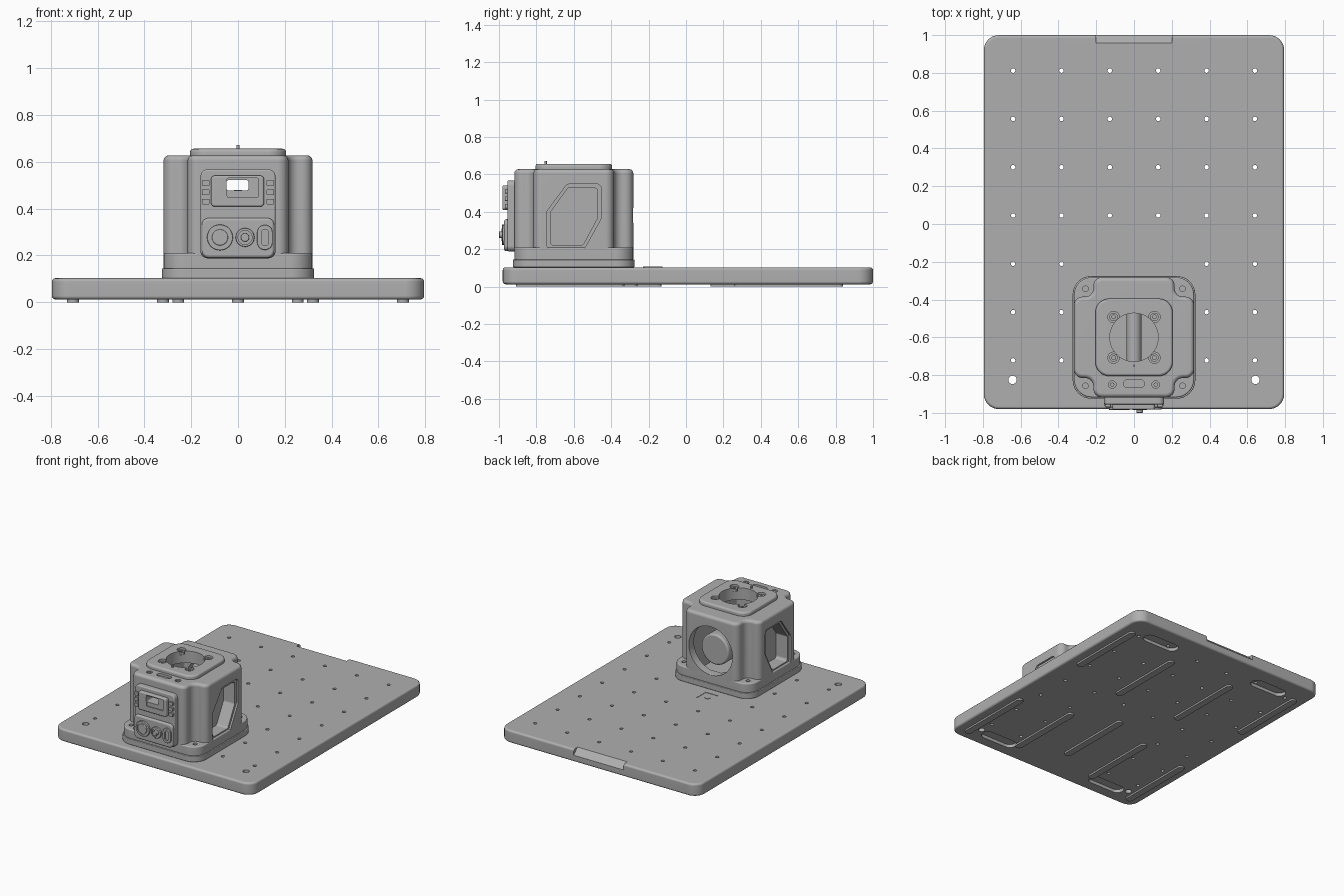
import bpy, bmesh, math
from mathutils import Vector, Matrix

if "Cube" in bpy.data.objects:
    bpy.data.objects.remove(bpy.data.objects["Cube"])

grey = bpy.data.materials.new("satin_grey")
grey.use_nodes = True
GREY = (0.43, 0.43, 0.43, 1)
grey.diffuse_color = GREY
grey.node_tree.nodes["Principled BSDF"].inputs["Base Color"].default_value = GREY

YC = -0.6        # module centre in y
TOP = 0.103      # top of the base plate


def fillet(points, r, n=8):
    """Closed outline with every corner rounded to radius r."""
    pts, out = [Vector(p) for p in points], []
    for i, p in enumerate(pts):
        a = (pts[i - 1] - p).normalized()
        b = (pts[(i + 1) % len(pts)] - p).normalized()
        half = math.acos(max(-1, min(1, a.dot(b)))) / 2
        c = p + (a + b).normalized() * (r / math.sin(half))
        v0 = p + a * (r / math.tan(half)) - c
        v1 = p + b * (r / math.tan(half)) - c
        turn = math.atan2(v0.x * v1.y - v0.y * v1.x, v0.dot(v1))
        for k in range(n + 1):
            s, t = math.sin(turn * k / n), math.cos(turn * k / n)
            out.append(c + Vector((v0.x * t - v0.y * s, v0.x * s + v0.y * t)))
    return out


def rect(cx, cy, hx, hy, r):
    return fillet([(cx - hx, cy - hy), (cx + hx, cy - hy),
                   (cx + hx, cy + hy), (cx - hx, cy + hy)], r)


def circle(cx, cy, r, n=32):
    return [Vector((cx + r * math.cos(2 * math.pi * k / n),
                    cy + r * math.sin(2 * math.pi * k / n))) for k in range(n)]


def prism(name, outlines, lo, hi, axis="z", bevel=0, segments=3):
    """Extrude outlines between lo and hi along an axis."""
    place = {"z": lambda u, v, w: (u, v, w),
             "y": lambda u, v, w: (u, w, v),
             "x": lambda u, v, w: (w, u, v)}[axis]
    bm = bmesh.new()
    for line in outlines:
        low = [bm.verts.new(place(p[0], p[1], lo)) for p in line]
        high = [bm.verts.new(place(p[0], p[1], hi)) for p in line]
        bm.faces.new(low)
        bm.faces.new(high)
        for i in range(len(low)):
            bm.faces.new((low[i - 1], low[i], high[i], high[i - 1]))
    bmesh.ops.recalc_face_normals(bm, faces=bm.faces)
    mesh = bpy.data.meshes.new(name)
    bm.to_mesh(mesh)
    bm.free()
    mesh.materials.append(grey)
    ob = bpy.data.objects.new(name, mesh)
    bpy.context.collection.objects.link(ob)
    if bevel:
        mod = ob.modifiers.new("edge", "BEVEL")
        mod.width, mod.segments = bevel, segments
        mod.limit_method, mod.angle_limit = "ANGLE", math.radians(50)
    return ob


def carve(ob, cutters):
    """Subtract the cutters, bake the result and drop the cutters."""
    for cutter in cutters:
        cutter.hide_render = True
        mod = ob.modifiers.new("cut", "BOOLEAN")
        mod.operation, mod.solver, mod.object = "DIFFERENCE", "EXACT", cutter
    deps = bpy.context.evaluated_depsgraph_get()
    baked = bpy.data.meshes.new_from_object(ob.evaluated_get(deps))
    ob.modifiers.clear()
    ob.data = baked
    for cutter in cutters:
        bpy.data.objects.remove(cutter)


# Base plate with a hole grid, finger notch and pockets underneath
plate = prism("base_plate", [rect(0, 0.01, 0.795, 0.99, 0.08)], 0.012, TOP, bevel=0.015)
grid = [circle(sx * x, 0.812 - 0.2557 * row, 0.012, 14)
        for row in range(7) for x in (0.128, 0.384, 0.64) for sx in (-1, 1)
        if row < 4 or x > 0.2]
big = [circle(sx * 0.643, -0.825, 0.022, 20) for sx in (-1, 1)]
pockets = [rect(sx * 0.47, y, 0.14, 0.045, 0.044) for sx in (-1, 1) for y in (-0.85, 0.84)]
carve(plate, [
    prism("hole_cutter", grid + big, -0.1, 0.2),
    prism("pocket_cutter", pockets, -0.1, 0.035),
    prism("notch_cutter", [[(0.955, TOP + 0.002), (1.1, TOP + 0.002), (1.1, -0.04)]],
          -0.2, 0.2, "x")])

# Rubber strips under the plate: x and middle y
strips = [(0.705, 0.55), (-0.705, 0.55), (0.255, 0.42), (-0.255, 0.42), (0.705, -0.62),
          (-0.705, -0.62), (0.32, -0.55), (-0.32, -0.55), (0, -0.42)]
prism("foot_strips", [rect(x, y, 0.025, 0.29, 0.024) for x, y in strips], 0, 0.014)

# Axis mark on the plate
prism("axis_mark", [rect(0, -0.175, 0.005, 0.05, 0.002), rect(-0.055, -0.225, 0.045, 0.005, 0.002),
                    circle(-0.06, -0.165, 0.022, 16)], TOP, TOP + 0.003)

# Module flange with corner screw holes
prism("flange_foot", [rect(0, YC, 0.325, 0.325, 0.1)], TOP, 0.145, bevel=0.004)
flange = prism("flange", [rect(0, YC, 0.318, 0.318, 0.095)], 0.14, 0.21, bevel=0.008)
corners = [(sx, sy) for sx in (-1, 1) for sy in (-1, 1)]
carve(flange, [prism("flange_hole_cutter",
                     [circle(sx * 0.257, YC + sy * 0.257, 0.015, 16) for sx, sy in corners],
                     0.15, 0.3),
               prism("flange_cavity_cutter", [rect(0, YC, 0.19, 0.26, 0.02)], 0.1, 0.3)])

# Housing: cross-shaped block, hollow, with bores and side recesses
A, B = 0.215, 0.318
quarter = [(B, -A), (B, A), (A, A)]
cross = []
for k in range(4):
    turn = Matrix.Rotation(k * math.pi / 2, 2)
    cross += [turn @ Vector(p) + Vector((0, YC)) for p in quarter]
housing = prism("housing", [fillet(cross, 0.045)], 0.15, 0.628, bevel=0.022)
window = [(-0.745, 0.2), (-0.545, 0.2), (-0.453, 0.365), (-0.453, 0.548),
          (-0.635, 0.548), (-0.745, 0.4)]
inner = [(-0.6 + (y + 0.6) * 0.86, 0.375 + (z - 0.375) * 0.89) for y, z in window]
cuts = [prism("cavity_cutter", [rect(0, YC, 0.19, 0.26, 0.02)], 0.1, 0.57),
        prism("top_bore_cutter", [circle(0, YC, 0.128, 48)], 0.5, 0.8),
        prism("back_bore_cutter", [circle(0, 0.38, 0.175, 48)], -0.4, -0.2, "y"),
        prism("view_slot_cutter", [rect(-0.002, 0.5, 0.047, 0.022, 0.01)], -1.1, -0.8, "y"),
        prism("front_slot_cutter", [rect(0, -0.845, 0.055, 0.02, 0.019)], 0.612, 0.7),
        prism("front_hole_cutter", [circle(s * 0.115, -0.85, 0.02, 20) for s in (-1, 1)],
              0.615, 0.7)]
for s in (-1, 1):
    cuts.append(prism("window_cutter", [fillet(window, 0.025)], s * 0.305, s * 0.4, "x"))
    cuts.append(prism("recess_cutter", [fillet(inner, 0.02)], s * 0.215, s * 0.4, "x"))
carve(housing, cuts)
prism("front_hole_pins", [circle(s * 0.115, -0.85, 0.011, 16) for s in (-1, 1)], 0.6, 0.625)

# Raised top ring with four counterbored screws and a pin
cap = prism("top_ring", [rect(0, YC, 0.205, 0.205, 0.075)], 0.61, 0.656, bevel=0.014)
screws = [(sx * 0.108, YC + sy * 0.108) for sx, sy in corners]
carve(cap, [prism("ring_bore_cutter", [circle(0, YC, 0.128, 48)], 0.5, 0.8),
            prism("screw_cutter", [circle(x, y, 0.03, 20) for x, y in screws], 0.63, 0.8)])
heads = prism("screw_heads", [circle(x, y, 0.022, 20) for x, y in screws], 0.62, 0.645)
carve(heads, [prism("hex_cutter", [circle(x, y, 0.011, 6) for x, y in screws], 0.635, 0.7)])
prism("index_pin", [circle(0, -0.75, 0.006, 12)], 0.64, 0.672)

# Lens barrel inside the rear opening, held on a post
prism("lens_barrel", [circle(0, 0.37, 0.11, 40)], -0.43, -0.33, "y", bevel=0.012)
prism("lens_post", [circle(0, 0.3, 0.04, 20)], -0.87, -0.42, "y")

# Front control panel
panel = prism("control_panel", [rect(0, 0.378, 0.16, 0.19, 0.03)], -0.955, -0.9, "y", bevel=0.008)
carve(panel, [prism("panel_slot_cutter", [rect(-0.002, 0.5, 0.047, 0.022, 0.01)],
                    -1.1, -0.8, "y")])
prism("button_block", [rect(0, 0.275, 0.155, 0.085, 0.03)], -0.972, -0.94, "y", bevel=0.01)
bezel = prism("screen_bezel", [rect(-0.002, 0.475, 0.113, 0.066, 0.015)], -0.982, -0.94, "y",
              bevel=0.008)
carve(bezel, [prism("screen_cutter", [rect(0.02, 0.49, 0.066, 0.04, 0.004)], -1.1, -0.974, "y"),
              prism("bezel_slot_cutter", [rect(-0.002, 0.5, 0.047, 0.022, 0.01)],
                    -1.1, -0.8, "y")])
prism("bezel_clips", [rect(s * 0.138, z, 0.016, 0.012, 0.004)
                      for s in (-1, 1) for z in (0.43, 0.47, 0.51)], -0.968, -0.94, "y")

# Buttons and port
power = prism("power_button", [circle(-0.077, 0.277, 0.055, 36)], -0.985, -0.95, "y", bevel=0.004)
carve(power, [prism("power_groove_cutter", [circle(-0.077, 0.277, 0.041, 32)], -1.1, -0.979, "y")])
prism("power_centre", [circle(-0.077, 0.277, 0.034, 32)], -0.986, -0.95, "y", bevel=0.004)
dial = prism("round_button", [circle(0.03, 0.277, 0.04, 32)], -0.985, -0.95, "y", bevel=0.004)
carve(dial, [prism("dial_cutter", [circle(0.03, 0.277, 0.03, 32)], -1.1, -0.978, "y")])
prism("round_button_tip", [circle(0.03, 0.277, 0.018, 24)], -1.0, -0.95, "y", bevel=0.004)
port = prism("side_port", [rect(0.115, 0.277, 0.033, 0.053, 0.032)], -0.982, -0.95, "y", bevel=0.004)
carve(port, [prism("port_cutter", [rect(0.115, 0.277, 0.015, 0.035, 0.014)], -1.1, -0.965, "y")])

# Smooth shading with crisp edges
bpy.ops.object.select_all(action="DESELECT")
for ob in bpy.context.collection.objects:
    if ob.type == "MESH" and ob.data.materials and ob.data.materials[0] == grey:
        ob.select_set(True)
        bpy.context.view_layer.objects.active = ob
        bpy.ops.object.shade_smooth_by_angle(angle=math.radians(35))
        ob.select_set(False)
        weighted = ob.modifiers.new("normals", "WEIGHTED_NORMAL")
        weighted.keep_sharp = True
